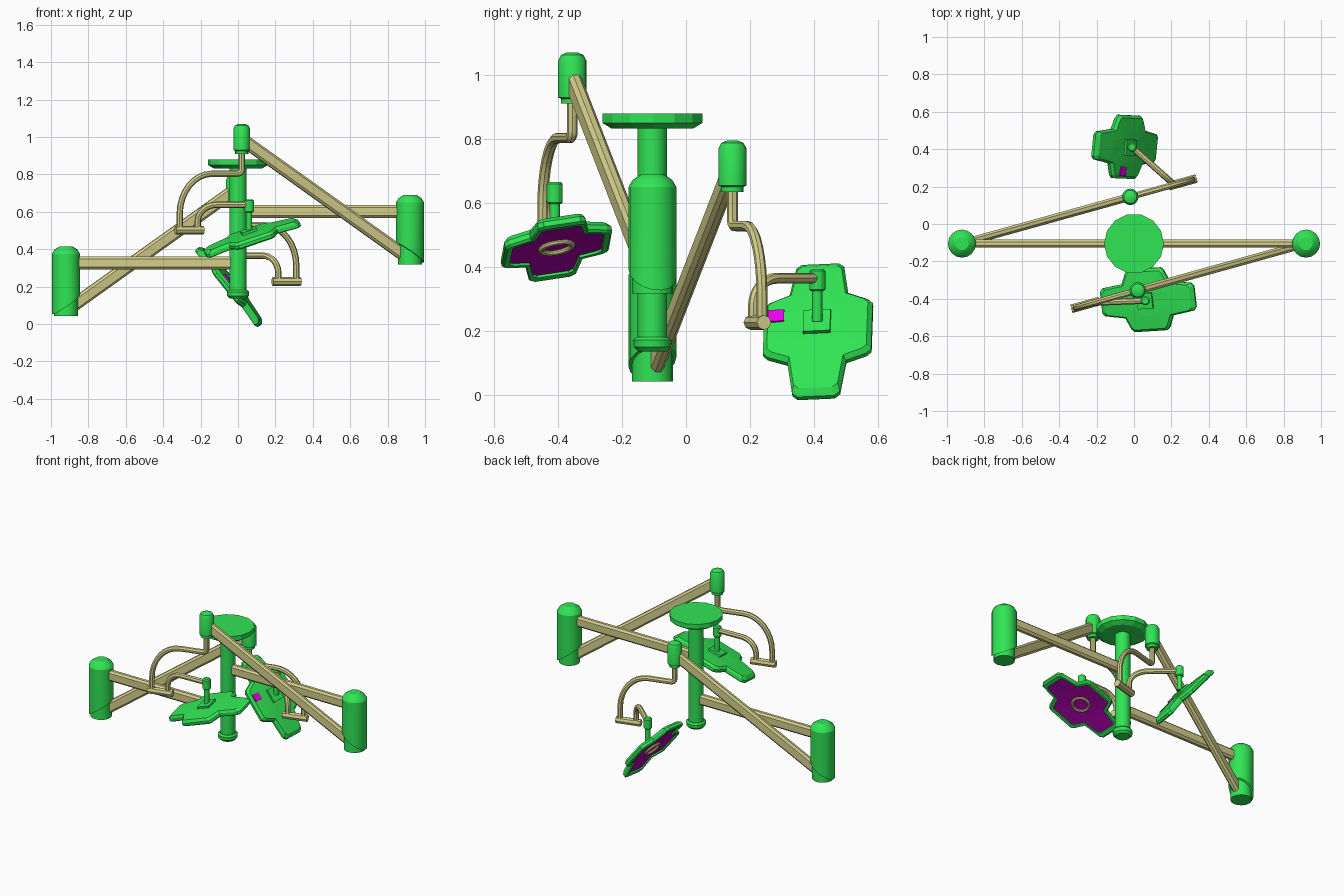
import bpy, bmesh
from math import sin, cos, pi
from mathutils import Vector, Matrix

if "Cube" in bpy.data.objects:
    bpy.data.objects.remove(bpy.data.objects["Cube"])


def material(name, rgb):
    m = bpy.data.materials.new(name)
    m.diffuse_color = (*rgb, 1)
    m.use_nodes = True
    m.node_tree.nodes["Principled BSDF"].inputs["Base Color"].default_value = m.diffuse_color
    return m


GREEN = material("green", (0.03, 0.78, 0.09))
TAN = material("tan", (0.66, 0.62, 0.26))
PURPLE = material("purple", (0.42, 0.0, 0.42))
MAGENTA = material("magenta", (0.85, 0.0, 0.85))
AXIS_Y = -0.105


def finish(name, bm, mats, matrix=None, smooth=True):
    bmesh.ops.recalc_face_normals(bm, faces=bm.faces)
    me = bpy.data.meshes.new(name)
    bm.to_mesh(me)
    bm.free()
    ob = bpy.data.objects.new(name, me)
    bpy.context.collection.objects.link(ob)
    for m in mats:
        me.materials.append(m)
    if matrix:
        ob.matrix_world = matrix
    if smooth:
        bpy.ops.object.select_all(action='DESELECT')
        ob.select_set(True)
        bpy.context.view_layer.objects.active = ob
        bpy.ops.object.shade_smooth_by_angle(angle=0.5)
    return ob


def skin(bm, loops, mat_from=None):
    """Bridge a list of closed vertex loops in order."""
    for k, (a, b) in enumerate(zip(loops, loops[1:])):
        n = len(a)
        for i in range(n):
            f = bm.faces.new((a[i], a[(i + 1) % n], b[(i + 1) % n], b[i]))
            if mat_from is not None and k >= mat_from:
                f.material_index = 1


def lathe(name, x, y, profile, seg=16, cut=None, smooth=True):
    bm = bmesh.new()
    loops = [[bm.verts.new((x + r * cos(2 * pi * i / seg), y + r * sin(2 * pi * i / seg), z))
              for i in range(seg)] for r, z in profile]
    skin(bm, loops)
    bm.faces.new(loops[0])
    bm.faces.new(loops[-1])
    if cut:
        res = bmesh.ops.bisect_plane(bm, geom=bm.verts[:] + bm.edges[:] + bm.faces[:],
                                     plane_co=cut[0], plane_no=cut[1], clear_inner=True)
        edges = [e for e in res["geom_cut"] if isinstance(e, bmesh.types.BMEdge)]
        bmesh.ops.holes_fill(bm, edges=edges, sides=0)
    return finish(name, bm, [GREEN], smooth=smooth)


def bar(name, p, q, w=0.042, h=0.068, c=0.012):
    """Chamfered beam between two points."""
    d = (q - p).normalized()
    side = d.cross(Vector((0, 0, 1))).normalized()
    up = side.cross(d)
    a, b = w / 2, h / 2
    prof = [(a, b - c), (a - c, b), (c - a, b), (-a, b - c),
            (-a, c - b), (c - a, -b), (a - c, -b), (a, c - b)]
    bm = bmesh.new()
    loops = [[bm.verts.new(o + side * s + up * t) for s, t in prof] for o in (p, q)]
    skin(bm, loops)
    bm.faces.new(loops[0])
    bm.faces.new(loops[1])
    return finish(name, bm, [TAN], smooth=False)


def tube(name, pts, r=0.017):
    cu = bpy.data.curves.new(name, 'CURVE')
    cu.dimensions = '3D'
    cu.bevel_depth, cu.bevel_resolution, cu.use_fill_caps = r, 2, True
    sp = cu.splines.new('POLY')
    sp.points.add(len(pts) - 1)
    for pt, co in zip(sp.points, pts):
        pt.co = (*co, 1)
    tmp = bpy.data.objects.new(name, cu)
    bpy.context.collection.objects.link(tmp)
    bpy.context.view_layer.update()
    me = bpy.data.meshes.new_from_object(tmp.evaluated_get(bpy.context.evaluated_depsgraph_get()))
    bm = bmesh.new()
    bm.from_mesh(me)
    bpy.data.objects.remove(tmp)
    bpy.data.meshes.remove(me)
    return finish(name, bm, [TAN])


def arc(corner_in, corner, corner_out, n=8):
    """Quarter ellipse from corner_in to corner_out, hugging the corner."""
    o = corner_in + corner_out - corner
    return [o + (corner_in - o) * cos(pi / 2 * i / n) + (corner_out - o) * sin(pi / 2 * i / n)
            for i in range(n + 1)]


def lamp_head(tag, centre, u, v, patch):
    u = Vector(u).normalized()
    n = u.cross(Vector(v)).normalized()
    v = n.cross(u)
    m = Matrix((u, v, n)).transposed().to_4x4()
    m.translation = centre
    # cross-shaped slightly domed shell with recessed lit face
    quad = [(0.265, 0.058), (0.25, 0.075), (0.135, 0.092), (0.108, 0.155), (0.092, 0.17)]
    q2 = [(-a, b) for a, b in reversed(quad)]
    outline = quad + q2 + [(-a, -b) for a, b in quad] + [(-a, -b) for a, b in q2]
    bm = bmesh.new()
    rings = [(0.5, 0.018), (0.92, 0.018), (1, 0.004), (1, -0.012), (0.96, -0.02),
             (0.86, -0.02), (0.86, -0.012), (0.4, -0.012)]
    loops = [[bm.verts.new((a * s, b * s, z - 0.25 * s * s * (a * a + b * b)))
              for a, b in outline] for s, z in rings]
    skin(bm, loops, mat_from=6)
    for loop, z, mi in ((loops[0], 0.018, 0), (loops[-1], -0.012, 1)):
        c = bm.verts.new((0, 0, z))
        for i in range(len(loop)):
            bm.faces.new((loop[i], loop[(i + 1) % len(loop)], c)).material_index = mi
    finish(tag + "_lamp_head", bm, [GREEN, PURPLE], m, smooth=False)
    # ring under the lit face
    bm = bmesh.new()
    loops = [[bm.verts.new(((0.05 + 0.009 * cos(t * pi / 4)) * cos(i * pi / 12),
                            (0.05 + 0.009 * cos(t * pi / 4)) * sin(i * pi / 12),
                            -0.018 + 0.009 * sin(t * pi / 4))) for t in range(8)] for i in range(24)]
    skin(bm, loops + loops[:1])
    finish(tag + "_lamp_ring", bm, [TAN], m)

    def block(name, loc, size, mat):
        b = bmesh.new()
        bmesh.ops.create_cube(b, size=1, matrix=Matrix.Translation(loc) @ Matrix.Diagonal((*size, 1)))
        finish(tag + name, b, [mat], m, smooth=False)
    block("_head_bracket", (-0.005, 0, 0.022), (0.085, 0.085, 0.016), GREEN)
    if patch:
        block("_control_panel", (-0.04, -0.13, 0.013), (0.045, 0.05, 0.012), MAGENTA)


def light_arm(tag, s, dz, joint, head_centre, u, v, patch):
    def P(x, y, z):  # half turn about the post for the second arm
        return Vector((s * x, AXIS_Y + s * (y - AXIS_Y), z + dz))

    def along(x, z):  # point in the vertical plane of the folded arm
        return P(x, -0.355 + (x - 0.02) * 0.278, z)

    bar(tag + "_horizontal_beam", P(0, AXIS_Y, 0.601), P(0.9, AXIS_Y, 0.601))
    # elbow sleeve with slanted mouth, and the inner pivot
    e = P(0.92, AXIS_Y, 0)
    lathe(tag + "_elbow_sleeve", e.x, e.y,
          [(0.075, 0.28 + dz), (0.075, 0.65 + dz), (0.062, 0.672 + dz), (0.035, 0.69 + dz)],
          cut=(P(0.92, AXIS_Y, 0.38), Vector((0.68 * s, 0.19 * s, 1))))
    lathe(tag + "_elbow_pivot", e.x, e.y, [(0.064, 0.318 + dz), (0.064, 0.5 + dz)])
    bar(tag + "_sloped_beam", P(0.9, -0.111, 0.36), P(0.025, -0.354, 0.985))
    # wrist housing at the end of the beam
    w = P(0.02, -0.355, 0)
    lathe(tag + "_wrist_housing", w.x, w.y,
          [(0.035, 0.91 + dz), (0.035, 0.925 + dz), (0.044, 0.93 + dz), (0.044, 1.045 + dz),
           (0.035, 1.062 + dz), (0.018, 1.07 + dz)])
    # curved yoke and its swivel
    tube(tag + "_outer_yoke", [along(0.02, 0.93)]
         + arc(along(0.02, 0.825), along(0.02, 0.803), along(-0.005, 0.803), 4)
         + arc(along(-0.14, 0.803), along(-0.312, 0.803), along(-0.312, 0.585))
         + [along(-0.312, 0.5)])
    tube(tag + "_yoke_swivel", [along(-0.335, 0.502), along(-0.185, 0.502)], 0.023)
    a = along(-0.215, 0.5)
    j = Vector(joint)
    top = Vector((a.x, a.y, j.z))
    tube(tag + "_inner_yoke", [a] + arc(a + Vector((0, 0, 0.05)), top, top.lerp(j, 0.36)) + [j])
    # head swivel and stem
    lathe(tag + "_head_swivel", j.x, j.y,
          [(0.02, j.z - 0.04), (0.025, j.z - 0.035), (0.025, j.z + 0.022), (0.018, j.z + 0.029)], 12)
    lathe(tag + "_head_stem", j.x, j.y, [(0.016, j.z - 0.135), (0.016, j.z - 0.03)], 12)
    lamp_head(tag, head_centre, u, v, patch)


# ceiling plate, post and bottom collar
lathe("ceiling_plate", 0, AXIS_Y, [(0.13, 0.832), (0.16, 0.85), (0.16, 0.88)], 14, smooth=False)
lathe("post", 0, AXIS_Y, [(0.046, 0.15), (0.046, 0.85)])
lathe("post_collar", 0, AXIS_Y,
      [(0.045, 0.137), (0.058, 0.15), (0.06, 0.172), (0.05, 0.182)])

light_arm("upper", 1, 0, (0.06, -0.41, 0.637), (0.07, -0.407, 0.478),
          (0.945, 0.06, 0.32), (-0.11, 0.985, 0.15), False)
light_arm("lower", -1, -0.275, (-0.01, 0.41, 0.365), (-0.033, 0.411, 0.212),
          (0.63, -0.028, -0.78), (0.098, 1, 0.043), True)
